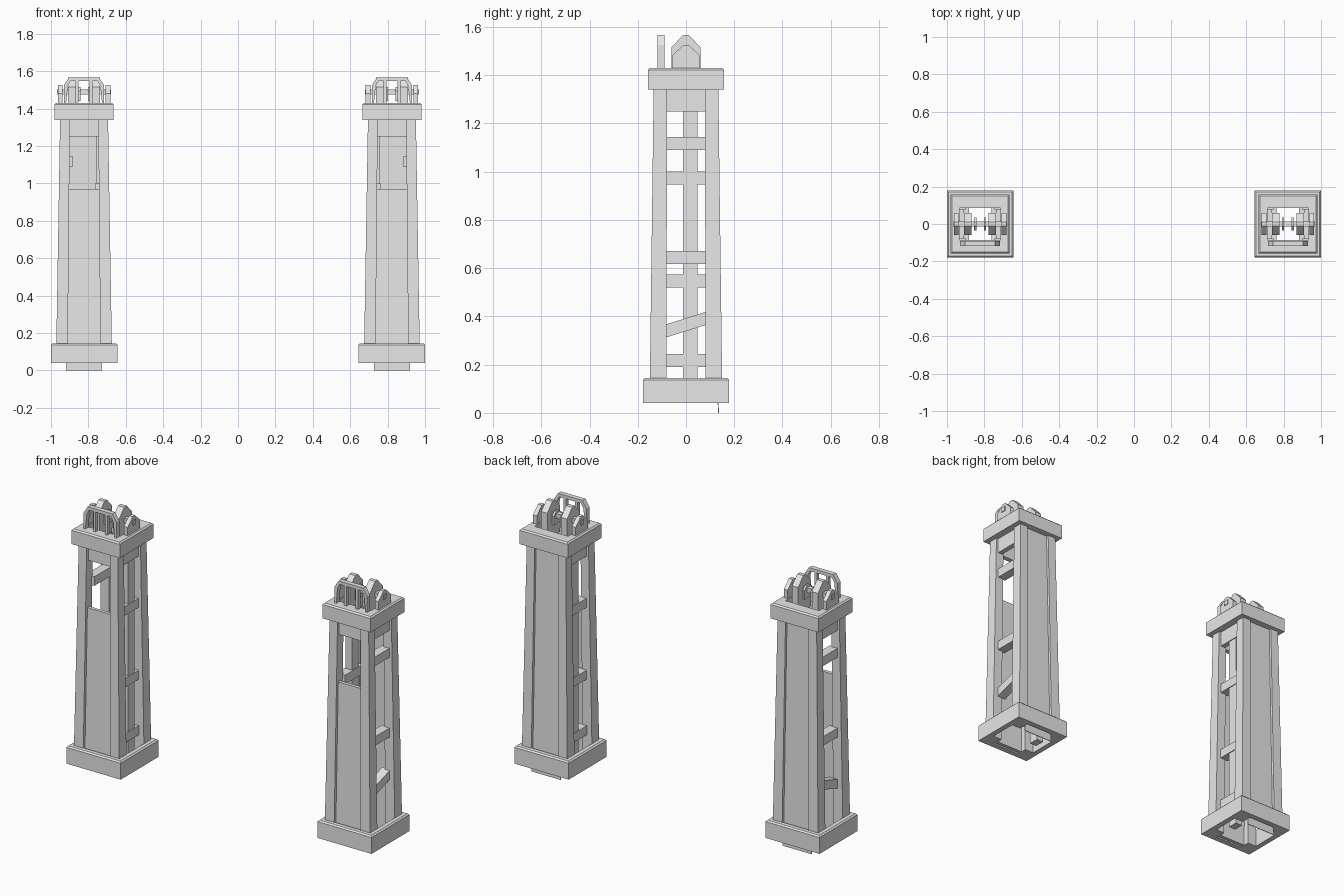
import bpy, bmesh
from mathutils import Vector

cube = bpy.data.objects.get("Cube")
if cube:
    bpy.data.objects.remove(cube, do_unlink=True)

grey = bpy.data.materials.new("plain_grey")
grey.use_nodes = True
grey.diffuse_color = (0.8, 0.8, 0.8, 1)
grey.node_tree.nodes["Principled BSDF"].inputs["Base Color"].default_value = (0.8, 0.8, 0.8, 1)

CENTRE = 0.823
BASE_Z, FLOOR, CEIL, ROOF = 0.04, 0.145, 1.34, 1.43


def skin(name, loops, closed, side):
    """Join equal loops of points with quads; cap the ends or close the ring."""
    bm = bmesh.new()
    rows = [[bm.verts.new((side * (CENTRE + x), y, z)) for x, y, z in loop] for loop in loops]
    pairs = list(zip(rows, rows[1:]))
    if closed:
        pairs.append((rows[-1], rows[0]))
    else:
        bm.faces.new(rows[0])
        bm.faces.new(rows[-1])
    n = len(rows[0])
    for a, b in pairs:
        for i in range(n):
            j = (i + 1) % n
            bm.faces.new((a[i], a[j], b[j], b[i]))
    bmesh.ops.recalc_face_normals(bm, faces=bm.faces)
    mesh = bpy.data.meshes.new(name)
    bm.to_mesh(mesh)
    bm.free()
    mesh.materials.append(grey)
    obj = bpy.data.objects.new(name, mesh)
    bpy.context.collection.objects.link(obj)


def rect(x0, x1, y0, y1, z):
    return [(x0, y0, z), (x1, y0, z), (x1, y1, z), (x0, y1, z)]


def taper(name, side, low, high, z0, z1):
    skin(name, [rect(*low, z0), rect(*high, z1)], False, side)


def box(name, side, x0, x1, y0, y1, z0, z1):
    taper(name, side, (x0, x1, y0, y1), (x0, x1, y0, y1), z0, z1)


def square_ring(name, side, half, hole_x, hole_y, z0, z1):
    """Hollow square block with a chamfered top edge."""
    c = 0.008
    profile = [(half, half, z0), (half, half, z1 - c), (half - c, half - c, z1),
               (hole_x, hole_y, z1), (hole_x, hole_y, z0)]
    skin(name, [rect(-a, a, -b, b, z) for a, b, z in profile], True, side)


def gable(name, side, x0, x1, half, z0, shoulder, peak):
    """Block with a pointed top, extruded along x."""
    outline = [(-half, z0), (half, z0), (half, shoulder), (0.012, peak), (-0.012, peak), (-half, shoulder)]
    skin(name, [[(x, y, z) for y, z in outline] for x in (x0, x1)], False, side)


def rung(name, side, face, z, rise=0):
    """Cross beam between the posts on the outer (+1) or inner (-1) face."""
    a, b = sorted((face * 0.06, face * 0.115))
    loops = [[(a, y, h), (b, y, h), (b, y, h + 0.054), (a, y, h + 0.054)]
             for y, h in ((-0.085, z), (0.09, z + rise))]
    skin(name, loops, False, side)


for side in (-1, 1):
    tag = "left_" if side > 0 else "right_"

    # Base block and cap
    square_ring(tag + "base", side, 0.178, 0.146, 0.146, BASE_Z, FLOOR)
    square_ring(tag + "cap", side, 0.158, 0.11, 0.086, CEIL, ROOF)

    # Tapering corner posts
    for px in (-1, 1):
        for py in (-1, 1):
            low = sorted((px * 0.088, px * 0.15)) + sorted((py * 0.082, py * 0.151))
            high = sorted((px * 0.076, px * 0.128)) + sorted((py * 0.078, py * 0.134))
            taper(tag + "corner_post", side, low, high, BASE_Z, CEIL + 0.01)

    # Front panel, header beams and full back sheet
    taper(tag + "front_panel", side, (-0.095, 0.095, -0.135, -0.115),
          (-0.085, 0.085, -0.122, -0.102), BASE_Z, 0.97)
    box(tag + "front_header", side, -0.09, 0.09, -0.118, -0.09, 1.25, CEIL)
    for face in (-1, 1):
        a, b = sorted((face * 0.085, face * 0.115))
        box(tag + "side_header", side, a, b, -0.09, 0.09, 1.25, CEIL)
    taper(tag + "back_sheet", side, (-0.096, 0.096, 0.132, 0.136),
          (-0.08, 0.08, 0.116, 0.12), 0, CEIL)

    # Side beams: three on the outer face, three and an upright on the inner
    for z, rise in ((1.09, 0), (0.617, 0), (0.312, 0.055)):
        rung(tag + "outer_beam", side, 1, z, rise)
    for z in (0.947, 0.52, 0.19):
        rung(tag + "inner_beam", side, -1, z)
    box(tag + "inner_upright", side, -0.11, -0.065, -0.012, 0.048, BASE_Z, CEIL)

    # Pulley blocks, bearings and axle on the cap
    for d in (-1, 1):
        a, b = sorted((d * 0.045, d * 0.085))
        gable(tag + "pulley_block", side, a, b, 0.06, 1.36, 1.515, 1.567)
        a, b = sorted((d * 0.115, d * 0.14))
        gable(tag + "axle_bearing", side, a, b, 0.058, ROOF - 0.01, 1.48, 1.525)
        a, b = sorted((d * 0.02, d * 0.032))
        gable(tag + "hub_flange", side, a, b, 0.035, 1.44, 1.495, 1.515)
    box(tag + "axle", side, -0.145, 0.145, -0.014, 0.014, 1.475, 1.503)

    # Guard rail at the front with chamfered corners
    arch = [(-0.107, -0.097, ROOF - 0.01, ROOF - 0.01), (-0.107, -0.087, 1.525, 1.52),
            (-0.08, -0.072, 1.567, 1.548)]
    arch += [(-xo, -xi, zo, zi) for xo, xi, zo, zi in reversed(arch)]
    skin(tag + "guard_rail", [[(xo, -0.118, zo), (xo, -0.09, zo), (xi, -0.09, zi), (xi, -0.118, zi)]
                              for xo, xi, zo, zi in arch], False, side)
    for x in (-0.038, 0.038):
        box(tag + "guard_bar", side, x - 0.008, x + 0.008, -0.115, -0.093, ROOF - 0.01, 1.552)
